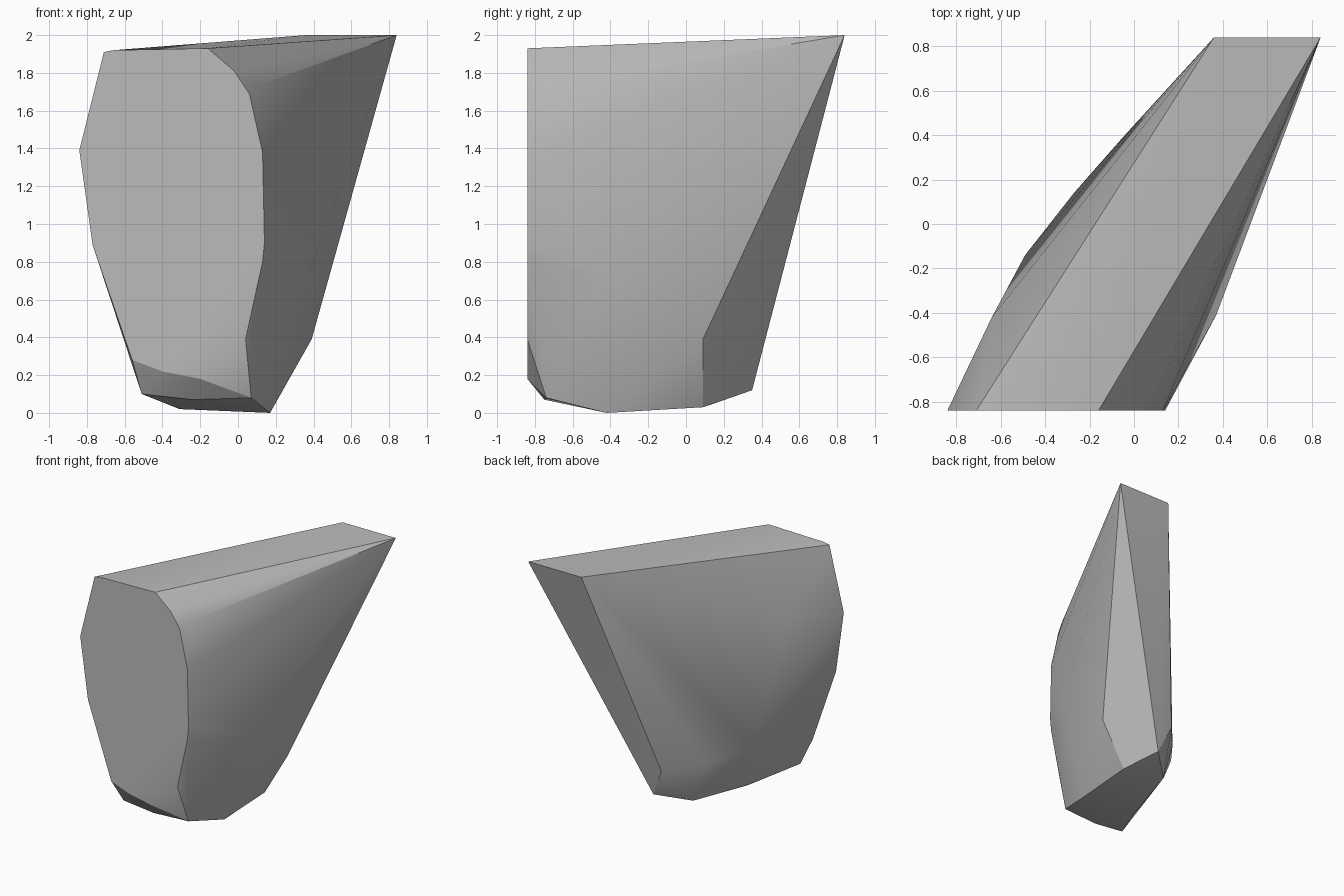
import bpy
import bmesh
import math

default_cube = bpy.data.objects.get("Cube")
if default_cube:
    bpy.data.objects.remove(default_cube, do_unlink=True)


def make_material(name, colour):
    """Plain matte material with matching viewport and render colour."""
    material = bpy.data.materials.new(name)
    material.use_nodes = True
    material.diffuse_color = colour
    shader = material.node_tree.nodes["Principled BSDF"]
    shader.inputs["Base Color"].default_value = colour
    shader.inputs["Roughness"].default_value = 0.9
    return material


def convex_solid(name, points, material):
    """Wrap a closed faceted skin around the given corner points."""
    mesh = bpy.data.meshes.new(name)
    solid = bpy.data.objects.new(name, mesh)
    bpy.context.collection.objects.link(solid)
    bm = bmesh.new()
    for point in points:
        bm.verts.new(point)
    bmesh.ops.convex_hull(bm, input=bm.verts[:], use_existing_faces=False)

    # drop corners that ended up inside the skin
    loose = [vert for vert in bm.verts if not vert.link_faces]
    bmesh.ops.delete(bm, geom=loose, context="VERTS")

    # merge coplanar triangles into clean flat facets
    bmesh.ops.dissolve_limit(
        bm,
        angle_limit=math.radians(1),
        verts=bm.verts[:],
        edges=bm.edges[:],
    )
    bmesh.ops.recalc_face_normals(bm, faces=bm.faces[:])
    bm.to_mesh(mesh)
    bm.free()
    mesh.materials.append(material)
    return solid


def smooth_soft_edges(solid, degrees):
    """Smooth the gentle bends and keep the strong creases sharp."""
    bpy.ops.object.select_all(action="DESELECT")
    solid.select_set(True)
    bpy.context.view_layer.objects.active = solid
    bpy.ops.object.shade_smooth_by_angle(angle=math.radians(degrees))


# flat front cut: outline in x and z, all on one upright plane
front_y = -0.84
front_outline = [
    (-0.71, 1.91), (-0.66, 1.92), (-0.16, 1.93), (-0.02, 1.81),
    (0.06, 1.69), (0.13, 1.38), (0.14, 0.9), (0.13, 0.8),
    (0.04, 0.39), (-0.2, 0.18), (-0.4, 0.22), (-0.56, 0.28),
    (-0.77, 0.89), (-0.84, 1.39),
]
front_cut = [(x, front_y, z) for x, z in front_outline]

# back end of the top slab
top_corners = [(0.36, 0.84, 2), (0.84, 0.84, 2)]

# sloping back face, lower corners
back_corners = [(0.05, 0.35, 0.12), (-0.05, 0.39, 0.35)]

# bulging flank on the +x side, with a chamfer under the top
left_flank = [
    (0.1, -0.75, 1.73), (0.37, -0.41, 0.72),
    (0.39, 0.09, 0.39), (0.18, 0.09, 0.03),
]

# flank on the -x side: upper bulge, then its low outer rim
right_flank = [(-0.64, -0.42, 1.45), (-0.49, -0.14, 0.45), (-0.27, 0.14, 0.38)]

# underside and the bevel below the front cut
underside = [
    (0.17, -0.42, 0), (-0.31, -0.36, 0.02), (-0.17, 0.15, 0.05),
    (0.07, -0.74, 0.08), (-0.24, -0.75, 0.07), (-0.51, -0.75, 0.1),
]

stone_grey = make_material("stone grey", (0.5, 0.5, 0.5, 1))
corners = (front_cut + top_corners + back_corners
           + left_flank + right_flank + underside)
rock = convex_solid("rock", corners, stone_grey)
smooth_soft_edges(rock, 24)
